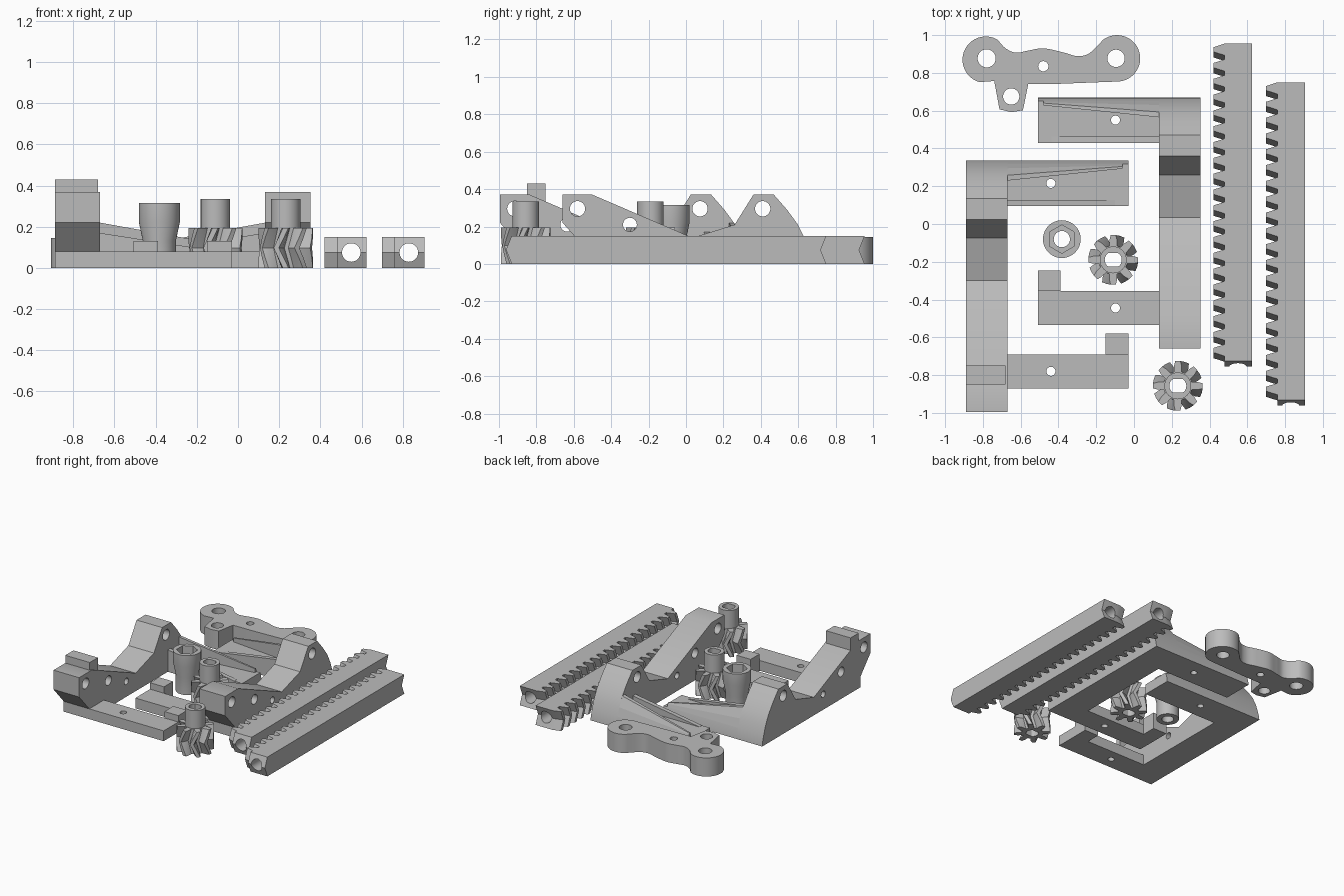
import bpy, bmesh, math
from mathutils import Vector

cube = bpy.data.objects.get("Cube")
if cube:
    bpy.data.objects.remove(cube)

grey = bpy.data.materials.new("plain grey")
grey.use_nodes = True
grey.diffuse_color = (0.5, 0.5, 0.5, 1)
grey.node_tree.nodes["Principled BSDF"].inputs["Base Color"].default_value = (0.5, 0.5, 0.5, 1)


def loft(name, sections):
    """Closed solid through matching point loops."""
    bm = bmesh.new()
    rings = [[bm.verts.new(p) for p in s] for s in sections]
    n = len(rings[0])
    for a, b in zip(rings, rings[1:]):
        for i in range(n):
            j = (i + 1) % n
            bm.faces.new((a[i], a[j], b[j], b[i]))
    bm.faces.new(rings[0][::-1])
    bm.faces.new(rings[-1])
    bmesh.ops.recalc_face_normals(bm, faces=bm.faces)
    mesh = bpy.data.meshes.new(name)
    bm.to_mesh(mesh)
    bm.free()
    mesh.materials.append(grey)
    ob = bpy.data.objects.new(name, mesh)
    bpy.context.collection.objects.link(ob)
    return ob


def prism(name, outline, z0, z1):
    return loft(name, [[(x, y, z) for x, y in outline] for z in (z0, z1)])


def box(name, xs, ys, zs):
    return prism(name, [(xs[0], ys[0]), (xs[1], ys[0]), (xs[1], ys[1]), (xs[0], ys[1])], *zs)


def arc(cx, cy, r, start=0, end=360, n=32):
    """Points on an arc; a full circle leaves out the repeated end."""
    steps = n if abs(end - start) == 360 else n - 1
    angles = [math.radians(start + (end - start) * i / steps) for i in range(n)]
    return [(cx + r * math.cos(a), cy + r * math.sin(a)) for a in angles]


def rod(axis, a, b, r, lo, hi, n=32):
    """Round cutter along an axis; a and b are the other two coordinates."""
    place = {"x": lambda u, v, w: (w, u, v),
             "y": lambda u, v, w: (u, w, v),
             "z": lambda u, v, w: (u, v, w)}[axis]
    return loft("cutter", [[place(u, v, w) for u, v in arc(a, b, r, n=n)] for w in (lo, hi)])


def cut(ob, *cutters):
    for c in cutters:
        c.hide_render = True
        mod = ob.modifiers.new("hole", "BOOLEAN")
        mod.operation = "DIFFERENCE"
        mod.solver = "EXACT"
        mod.object = c
    deps = bpy.context.evaluated_depsgraph_get()
    mesh = bpy.data.meshes.new_from_object(ob.evaluated_get(deps))
    ob.modifiers.clear()
    ob.data = mesh
    for c in cutters:
        bpy.data.objects.remove(c)
    return ob


def smooth(ob):
    bpy.ops.object.select_all(action="DESELECT")
    ob.select_set(True)
    bpy.context.view_layer.objects.active = ob
    bpy.ops.object.shade_smooth_by_angle(angle=math.radians(30))


# Frames: a wall with two peaks and two arms, one mirrored
WALL = [(-0.535, 0), (-0.535, 0.08), (-0.66, 0.22), (-0.66, 0.37), (-0.5, 0.37),
        (0.035, 0.14), (0.26, 0.21), (0.36, 0.37), (0.47, 0.37), (0.54, 0.29),
        (0.595, 0.215), (0.63, 0.145), (0.652, 0.08), (0.666, 0.03), (0.67, 0)]
WALL_HOLES = [(-0.58, 0.295, 0.041), (-0.3, 0.21, 0.037), (-0.08, 0.12, 0.025), (0.41, 0.295, 0.041)]
FLOOR = [(0.43, 0), (0.43, 0.08), (0.652, 0.08), (0.666, 0.03), (0.67, 0)]


def frame(side, x0, s, dy):
    def across(name, *sections):
        return loft(f"{side}_{name}", [[(x0 + s * d, y + dy, z) for y, z in pts] for d, pts in sections])

    def span(a, b):
        return sorted((x0 + s * a, x0 + s * b))

    wall = across("frame_wall", (0, WALL), (0.22, WALL))
    smooth(cut(wall, *[rod("x", y + dy, z, r, x0 - 0.5, x0 + 0.5) for y, z, r in WALL_HOLES]))

    hole_x = x0 + s * 0.45
    arm = across("back_arm", (0.22, FLOOR), (0.86, FLOOR))
    smooth(cut(arm, rod("z", hole_x, 0.55 + dy, 0.024, -0.1, 0.3)))
    arm = box(f"{side}_front_arm", span(0.22, 0.86), (-0.535 + dy, -0.355 + dy), (0, 0.08))
    smooth(cut(arm, rod("z", hole_x, -0.445 + dy, 0.024, -0.1, 0.3)))
    box(f"{side}_arm_stub", span(0.74, 0.86), (-0.355 + dy, -0.245 + dy), (0, 0.13))

    # Tapering gusset along the back edge and low rib along the inner edge
    across("gusset",
           (0.22, [(0.565, 0.07), (0.565, 0.22), (0.593, 0.218), (0.63, 0.145), (0.652, 0.08), (0.652, 0.07)]),
           (0.83, [(0.628, 0.07), (0.628, 0.11), (0.64, 0.11), (0.645, 0.1), (0.652, 0.08), (0.652, 0.07)]))
    across("rib",
           (0.22, [(0.43, 0.07), (0.43, 0.17), (0.463, 0.17), (0.463, 0.07)]),
           (0.79, [(0.43, 0.07), (0.43, 0.081), (0.463, 0.081), (0.463, 0.07)]))


frame("right", -0.89, 1, -0.335)
frame("left", 0.352, -1, 0)
box("top_block", (-0.89, -0.68), (-0.85, -0.75), (0.3, 0.43))


# Racks with herringbone teeth
PITCH = 0.0838


def rack(name, x, back, front):
    root, edge = x + 0.06, x + 0.205
    outline = []
    for i in range(20):
        c = back - 0.031 - i * PITCH
        outline += [(root, c + 0.031), (x, c + 0.012), (x, c - 0.012), (root, c - 0.031)]
    outline += [(root, front), (edge, front), (edge, back)]
    ob = loft(name, [[(px, py - shift, z) for px, py in outline]
                     for z, shift in ((0, 0), (0.075, 0.03), (0.15, 0))])
    smooth(cut(ob, rod("y", x + 0.13, 0.075, 0.045, -1.2, 1.2)))


rack("inner_rack", 0.42, 0.955, -0.725)
rack("outer_rack", 0.7, 0.75, -0.932)


# Herringbone pinions with a sleeve and a flatted bore
def pinion(name, cx, cy):
    teeth = 8

    def ring(z, twist):
        pts = []
        for i in range(teeth):
            for frac, r in ((-0.34, 0.077), (-0.24, 0.107), (-0.13, 0.132),
                            (0.13, 0.132), (0.24, 0.107), (0.34, 0.077)):
                a = (i + frac) * math.tau / teeth + twist
                pts.append((cx + r * math.cos(a), cy + r * math.sin(a), z))
        return pts

    def bore():
        pts = [(x, max(cy - 0.036, min(cy + 0.036, y))) for x, y in arc(cx, cy, 0.045)]
        return prism("cutter", pts, -0.1, 0.5)

    gear = loft(f"{name}_gear", [ring(z, t) for z, t in ((0, 0), (0.05, -0.18), (0.0975, -0.36),
                                                        (0.145, -0.18), (0.195, 0))])
    smooth(cut(gear, bore()))
    smooth(cut(prism(f"{name}_sleeve", arc(cx, cy, 0.071), 0.195, 0.335), bore()))


pinion("middle_pinion", -0.11, -0.19)
pinion("front_pinion", 0.232, -0.857)

# Knob with a flared head, hexagonal pocket and bore
kx, ky = -0.382, -0.08
knob = loft("knob", [[(x, y, z) for x, y in arc(kx, ky, r, n=40)]
                     for z, r in ((0, 0.08), (0.13, 0.08), (0.225, 0.1), (0.315, 0.1))])
hexagon = prism("cutter", arc(kx, ky, 0.075, 30, 390, 6), 0.2, 0.5)
smooth(cut(knob, rod("z", kx, ky, 0.043, -0.1, 0.5), hexagon))


# Bracket plate with two lobes, a wavy edge and a tab
def curve(points, n=6):
    """Smooth line through the inner points; the end points only steer it."""
    out = []
    for p0, p1, p2, p3 in zip(points, points[1:], points[2:], points[3:]):
        p0, p1, p2, p3 = map(Vector, (p0, p1, p2, p3))
        for i in range(n):
            t = i / n
            v = p1 * 2 + (p2 - p0) * t + (p0 * 2 - p1 * 5 + p2 * 4 - p3) * t * t \
                + (p1 * 3 - p0 - p2 * 3 + p3) * t ** 3
            out.append(tuple(v / 2))
    return out


left_lobe = arc(-0.785, 0.87, 0.123, 60, 255, 24)
right_lobe = arc(-0.09, 0.877, 0.123, -85, 125, 24)
wave = curve([right_lobe[-2], right_lobe[-1], (-0.235, 0.905), (-0.3, 0.889), (-0.38, 0.91), (-0.48, 0.93),
              (-0.56, 0.918), (-0.625, 0.907), (-0.68, 0.93), left_lobe[0], left_lobe[1]])
tab = [(-0.74, 0.757), (-0.712, 0.607), (-0.65, 0.592), (-0.588, 0.602), (-0.56, 0.74), (-0.4, 0.742), (-0.2, 0.75)]
plate = prism("bracket_plate", right_lobe + wave[1:] + left_lobe + tab, 0, 0.145)
smooth(cut(plate, *[rod("z", x, y, r, -0.1, 0.3) for x, y, r in
                    ((-0.78, 0.877, 0.048), (-0.095, 0.877, 0.046), (-0.65, 0.675, 0.043), (-0.48, 0.835, 0.027))]))
